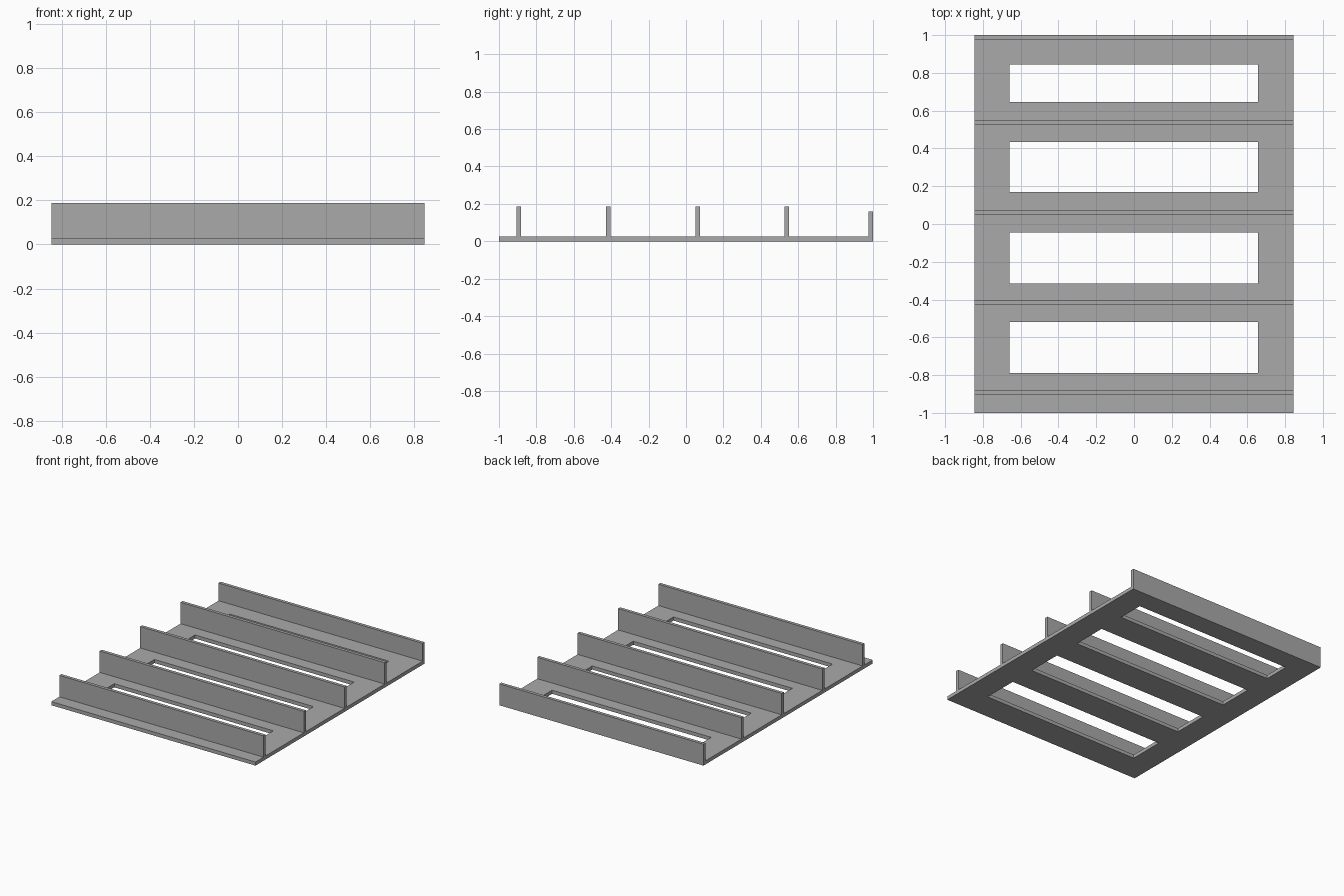
import bpy
import bmesh

cube = bpy.data.objects.get("Cube")
if cube:
    bpy.data.objects.remove(cube, do_unlink=True)

HALF_X = 0.845
BASE_H = 0.027
FIN_H = 0.16
FIN_T = 0.024

grey = bpy.data.materials.new("plain grey")
grey.use_nodes = True
colour = (0.4, 0.4, 0.4, 1)
grey.diffuse_color = colour
grey.node_tree.nodes["Principled BSDF"].inputs["Base Color"].default_value = colour


def finish(bm, name):
    bmesh.ops.recalc_face_normals(bm, faces=bm.faces[:])
    mesh = bpy.data.meshes.new(name)
    bm.to_mesh(mesh)
    bm.free()
    mesh.materials.append(grey)
    obj = bpy.data.objects.new(name, mesh)
    bpy.context.collection.objects.link(obj)
    return obj


def fin(name, y, z):
    """Upright strip across the full width, centred on y, standing on z."""
    bm = bmesh.new()
    bmesh.ops.create_cube(bm, size=1)
    bmesh.ops.scale(bm, vec=(2 * HALF_X, FIN_T, FIN_H), verts=bm.verts)
    bmesh.ops.translate(bm, vec=(0, y, z + FIN_H / 2), verts=bm.verts)
    return finish(bm, name)


# Base plate: a grid of cells with the slot cells left open, then thickened
slots = [(-0.79, -0.52), (-0.315, -0.045), (0.17, 0.435), (0.645, 0.845)]
xs = [-HALF_X, -0.66, 0.657, HALF_X]
ys = [-1] + [y for slot in slots for y in slot] + [1 - FIN_T]
bm = bmesh.new()
grid = [[bm.verts.new((x, y, 0)) for x in xs] for y in ys]
for j in range(len(ys) - 1):
    for i in range(len(xs) - 1):
        if i == 1 and j % 2 == 1:
            continue
        bm.faces.new((grid[j][i], grid[j][i + 1], grid[j + 1][i + 1], grid[j + 1][i]))
top = bmesh.ops.extrude_face_region(bm, geom=bm.faces[:], use_keep_orig=True)
bmesh.ops.translate(bm, vec=(0, 0, BASE_H),
                    verts=[g for g in top["geom"] if isinstance(g, bmesh.types.BMVert)])
finish(bm, "slotted_base")

# Dividers standing on the plate, and the back panel flush with its underside
for n, y in enumerate((-0.893, -0.416, 0.063, 0.539)):
    fin(f"divider_{n + 1}", y, BASE_H)
fin("back_panel", 1 - FIN_T / 2, 0)
